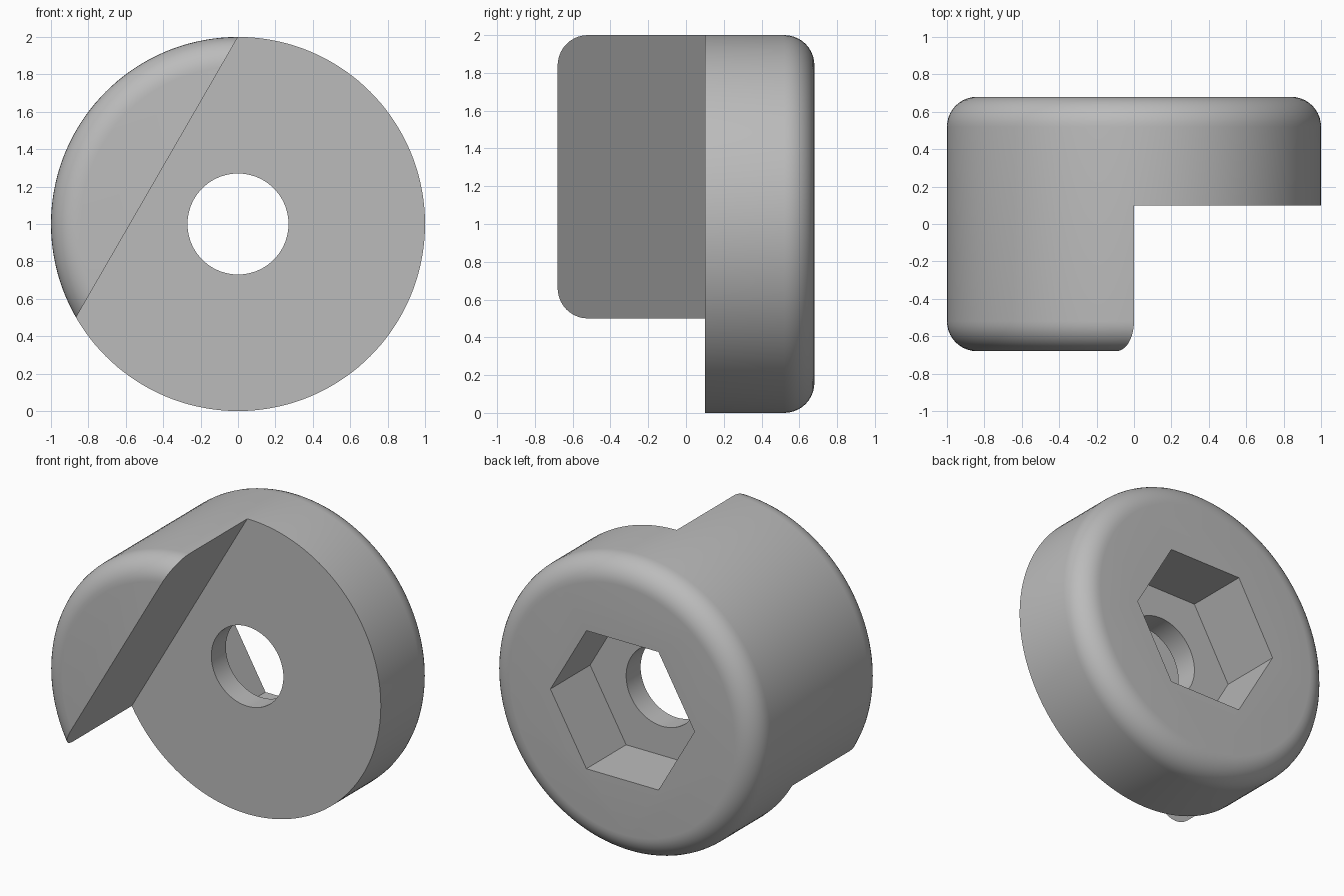
import bpy, bmesh, math
from mathutils import Vector

if "Cube" in bpy.data.objects:
    bpy.data.objects.remove(bpy.data.objects["Cube"])

HALF, R, FILLET, STEP = 0.68, 1.0, 0.16, 0.10   # half depth, radius, edge rounding, step face
CENTER = Vector((0, 0, 1))

grey = bpy.data.materials.new("grey")
grey.diffuse_color = (0.5, 0.5, 0.5, 1)
grey.use_nodes = True
grey.node_tree.nodes["Principled BSDF"].inputs["Base Color"].default_value = grey.diffuse_color


def make(name, bm, cutter=False):
    bmesh.ops.recalc_face_normals(bm, faces=bm.faces)
    me = bpy.data.meshes.new(name)
    bm.to_mesh(me)
    bm.free()
    me.materials.append(grey)
    ob = bpy.data.objects.new(name, me)
    bpy.context.collection.objects.link(ob)
    ob.hide_render = cutter
    return ob


def lathe(profile, n, phase=0.0):
    """Closed solid from (radius, y) rings around the depth axis."""
    bm = bmesh.new()
    rings = []
    for r, y in profile:
        angles = [phase + 2 * math.pi * i / n for i in range(n)]
        rings.append([bm.verts.new(CENTER + Vector((r * math.cos(a), y, r * math.sin(a))))
                      for a in angles])
    for a, b in zip(rings, rings[1:]):
        for i in range(n):
            j = (i + 1) % n
            bm.faces.new((a[i], a[j], b[j], b[i]))
    bm.faces.new(rings[0])
    bm.faces.new(rings[-1])
    return bm


# Drum with rounded front and back rims
arc = [i * math.pi / 2 / 10 for i in range(11)]
back = [(R - FILLET + FILLET * math.cos(a), HALF - FILLET + FILLET * math.sin(a)) for a in arc]
front = [(r, -y) for r, y in reversed(back)]
body = make("round_body", lathe(front + back, 144))

# Cutter: front space to the lower right of the sloping chord
bm = bmesh.new()
along = Vector((math.sqrt(3) / 2, 0, 1.5)).normalized()
out = Vector((along.z, 0, -along.x))
top = Vector((0, 0, 2))
outline = [top + along * 2, top - along * 4, top - along * 4 + out * 4, top + along * 2 + out * 4]
face = bm.faces.new([bm.verts.new(p + Vector((0, -2, 0))) for p in outline])
ext = bmesh.ops.extrude_face_region(bm, geom=[face])
bmesh.ops.translate(bm, vec=(0, 2 + STEP, 0),
                    verts=[v for v in ext["geom"] if isinstance(v, bmesh.types.BMVert)])
cutters = [make("step_cutter", bm, True)]

# Cutters: through hole and hexagonal back pocket
cutters.append(make("hole_cutter", lathe([(0.27, -1), (0.27, 1)], 72), True))
cutters.append(make("hex_cutter", lathe([(0.54, 0.255), (0.54, 1)], 6), True))

bpy.context.view_layer.objects.active = body
body.select_set(True)
for c in cutters:
    mod = body.modifiers.new(c.name, "BOOLEAN")
    mod.operation = "DIFFERENCE"
    mod.solver = "EXACT"
    mod.object = c
    bpy.ops.object.modifier_apply(modifier=mod.name)
for c in cutters:
    bpy.data.objects.remove(c)

bpy.ops.object.shade_smooth_by_angle(angle=math.radians(30))
